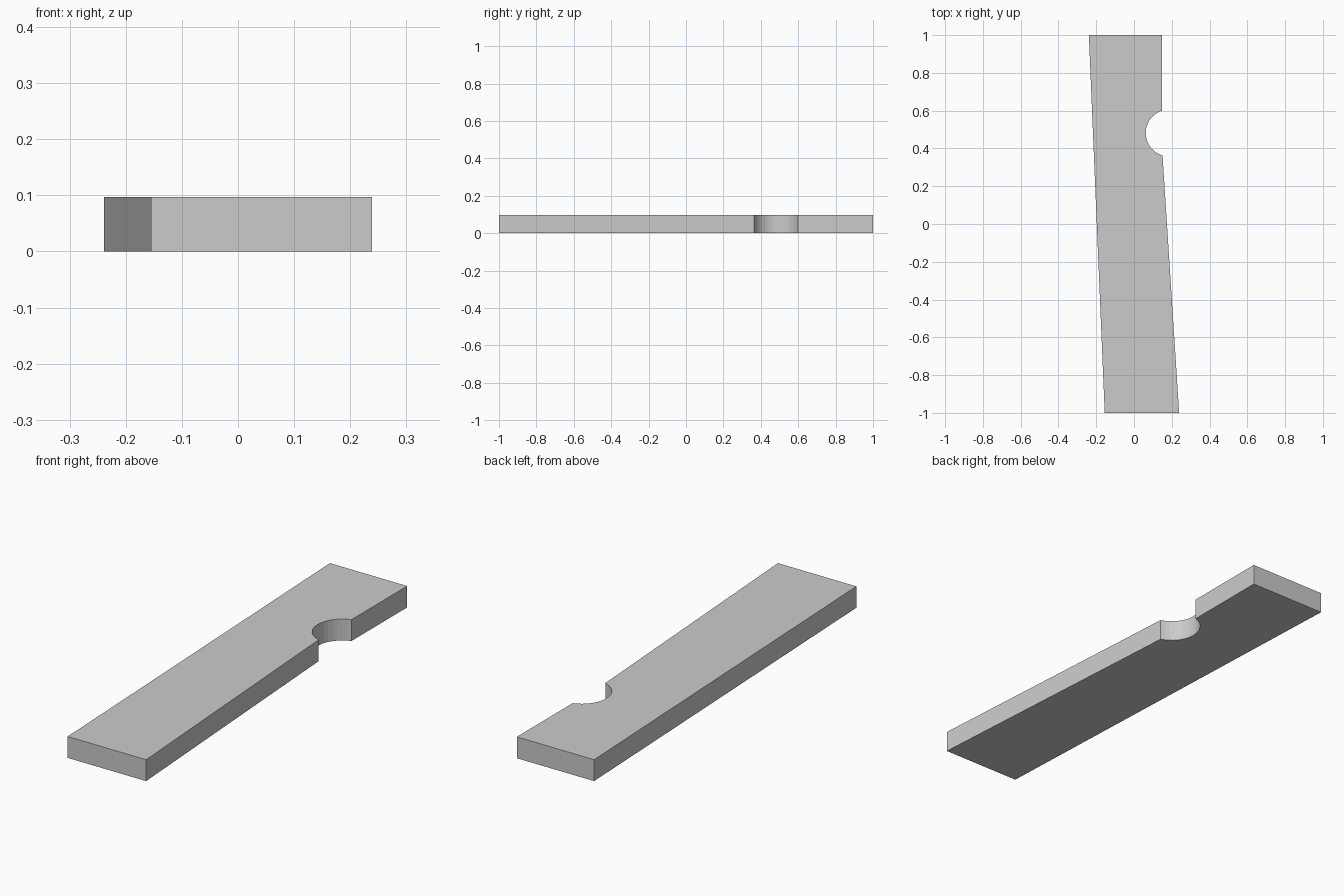
import bpy, bmesh
from math import atan2, cos, sin, pi

if "Cube" in bpy.data.objects:
    bpy.data.objects.remove(bpy.data.objects["Cube"])

HEIGHT = 0.097
CENTER, RADIUS, STEPS = (0.186, 0.482), 0.124, 16
NOTCH_TOP, NOTCH_BOTTOM = (0.149, 0.6), (0.151, 0.363)


def angle(p):
    return atan2(p[1] - CENTER[1], p[0] - CENTER[0]) % (2 * pi)


# round notch in the right edge
a0, a1 = angle(NOTCH_TOP), angle(NOTCH_BOTTOM)
arc = []
for i in range(1, STEPS):
    a = a0 + (a1 - a0) * i / STEPS
    arc.append((CENTER[0] + RADIUS * cos(a), CENTER[1] + RADIUS * sin(a)))

# plate outline, seen from above
outline = [(-0.155, -1), (-0.239, 1), (0.149, 1), NOTCH_TOP, *arc,
           NOTCH_BOTTOM, (0.239, -1)]

# extrude the outline into a flat plate
bm = bmesh.new()
base = bm.faces.new([bm.verts.new((x, y, 0)) for x, y in outline])
top = bmesh.ops.extrude_face_region(bm, geom=[base], use_keep_orig=True)
bmesh.ops.translate(bm, vec=(0, 0, HEIGHT),
                    verts=[v for v in top["geom"] if isinstance(v, bmesh.types.BMVert)])
bmesh.ops.recalc_face_normals(bm, faces=bm.faces)
mesh = bpy.data.meshes.new("notched_plate")
bm.to_mesh(mesh)
bm.free()
plate = bpy.data.objects.new("notched_plate", mesh)
bpy.context.collection.objects.link(plate)
